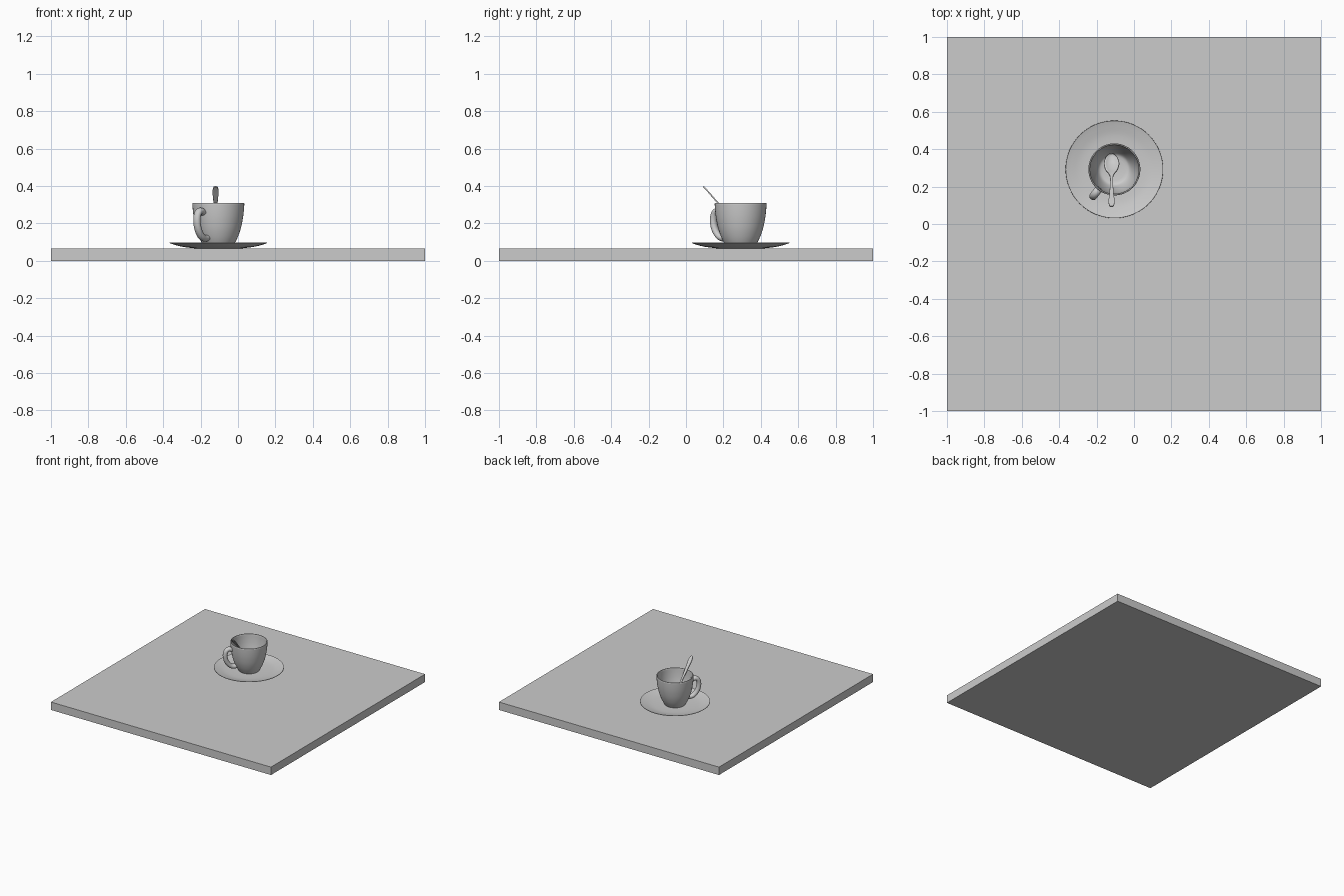
import bpy, bmesh, math
from mathutils import Vector

cube = bpy.data.objects.get("Cube")
if cube:
    bpy.data.objects.remove(cube, do_unlink=True)

grey = bpy.data.materials.new("plain grey")
grey.use_nodes = True
grey.diffuse_color = (0.6, 0.6, 0.6, 1)
grey.node_tree.nodes["Principled BSDF"].inputs["Base Color"].default_value = grey.diffuse_color

CX, CY = -0.105, 0.292   # axis shared by cup and saucer


def finish(name, bm, angle=40):
    """Turn a bmesh into a shaded, coloured object."""
    bmesh.ops.recalc_face_normals(bm, faces=bm.faces)
    mesh = bpy.data.meshes.new(name)
    bm.to_mesh(mesh)
    bm.free()
    obj = bpy.data.objects.new(name, mesh)
    bpy.context.collection.objects.link(obj)
    mesh.materials.append(grey)
    bpy.ops.object.select_all(action='DESELECT')
    obj.select_set(True)
    bpy.context.view_layer.objects.active = obj
    bpy.ops.object.shade_smooth_by_angle(angle=math.radians(angle))
    return obj


def smooth_path(points, steps=4):
    """Catmull-Rom curve through the points."""
    p = [Vector(q) for q in points]
    p = [p[0]] + p + [p[-1]]
    out = []
    for a, b, c, d in zip(p, p[1:], p[2:], p[3:]):
        for i in range(steps):
            t = i / steps
            out.append(0.5 * (2 * b + (c - a) * t + (2 * a - 5 * b + 4 * c - d) * t ** 2
                              + (3 * b - a - 3 * c + d) * t ** 3))
    return out + [p[-1]]


def lathe(name, profile, segments=64):
    """Spin a closed (radius, height) profile around the cup axis."""
    bm = bmesh.new()
    verts = [bm.verts.new((CX + r, CY, z)) for r, z in profile]
    edges = [bm.edges.new(pair) for pair in zip(verts, verts[1:])]
    bmesh.ops.spin(bm, geom=verts + edges, cent=(CX, CY, 0), axis=(0, 0, 1),
                   angle=math.tau, steps=segments, use_duplicate=False)
    bmesh.ops.remove_doubles(bm, verts=bm.verts, dist=1e-5)
    return finish(name, bm)


# Table slab
bm = bmesh.new()
bmesh.ops.create_cube(bm, size=1)
bmesh.ops.scale(bm, vec=(2, 2, 0.065), verts=bm.verts)
bmesh.ops.translate(bm, vec=(0, 0, 0.0325), verts=bm.verts)
finish("table_slab", bm)

# Saucer: shallow dish with a flat foot
under = smooth_path([(0.12, 0.066), (0.19, 0.075), (0.235, 0.086), (0.261, 0.095)])
upper = smooth_path([(0.26, 0.098), (0.23, 0.09), (0.18, 0.08), (0.11, 0.076)])
lathe("saucer", [(0, 0.066)] + under + upper + [(0, 0.076)])

# Cup: rounded body, thin rim and hollow inside
outer = smooth_path([(0.078, 0.078), (0.085, 0.09), (0.103, 0.125), (0.119, 0.17),
                     (0.13, 0.22), (0.136, 0.265), (0.139, 0.306)])
rim = [(0.137, 0.31), (0.132, 0.31)]
inner = smooth_path([(0.13, 0.306), (0.127, 0.265), (0.121, 0.22), (0.11, 0.17),
                     (0.095, 0.127), (0.08, 0.104), (0.06, 0.097)])
lathe("cup", [(0, 0.078)] + outer + rim + inner + [(0, 0.096)])

# Cup handle: round tube bent in a vertical plane, ends sunk into the cup wall
out_dir = Vector((-0.62, -0.785, 0))
path = smooth_path([(0.132, 0.258), (0.155, 0.267), (0.177, 0.253), (0.185, 0.215),
                    (0.175, 0.17), (0.15, 0.135), (0.125, 0.122), (0.099, 0.122)])
SIDES = 16
tube = 0.021
side_dir = Vector((-out_dir.y, out_dir.x, 0)).normalized()
bm = bmesh.new()
rings = []
for i, p in enumerate(path):
    tangent = path[min(i + 1, len(path) - 1)] - path[max(i - 1, 0)]
    normal = Vector((-tangent.y, tangent.x)).normalized()
    ring = []
    for k in range(SIDES):
        a = math.tau * k / SIDES
        q = p + normal * tube * 0.85 * math.sin(a)
        ring.append(bm.verts.new(Vector((CX, CY, q.y)) + out_dir * q.x
                                 + side_dir * tube * math.cos(a)))
    rings.append(ring)
for a, b in zip(rings, rings[1:]):
    for k in range(SIDES):
        n = (k + 1) % SIDES
        bm.faces.new((a[k], a[n], b[n], b[k]))
bm.faces.new(rings[0])
bm.faces.new(rings[-1])
finish("cup_handle", bm)

# Spoon leaning in the cup: stations of (y, z, half width, hollow depth)
stations = [(0.093, 0.397, 0.004, 0), (0.099, 0.391, 0.012, 0), (0.12, 0.368, 0.016, 0),
            (0.16, 0.322, 0.012, 0), (0.21, 0.267, 0.008, 0), (0.25, 0.224, 0.008, 0),
            (0.272, 0.2, 0.017, 0.003), (0.292, 0.18, 0.032, 0.01),
            (0.325, 0.154, 0.04, 0.016), (0.355, 0.135, 0.031, 0.01),
            (0.371, 0.127, 0.016, 0.004), (0.377, 0.125, 0.004, 0)]
COLS = 8
bm = bmesh.new()
rows = []
for s in smooth_path(stations):
    y, z, w, dip = s
    rows.append([bm.verts.new((-0.12 + w * u, y, z - dip * (1 - u * u)))
                 for u in (2 * c / COLS - 1 for c in range(COLS + 1))])
for a, b in zip(rows, rows[1:]):
    for c in range(COLS):
        bm.faces.new((a[c], a[c + 1], b[c + 1], b[c]))
spoon = finish("spoon", bm, 50)
shell = spoon.modifiers.new("thickness", 'SOLIDIFY')
shell.thickness = 0.007
shell.offset = 0
